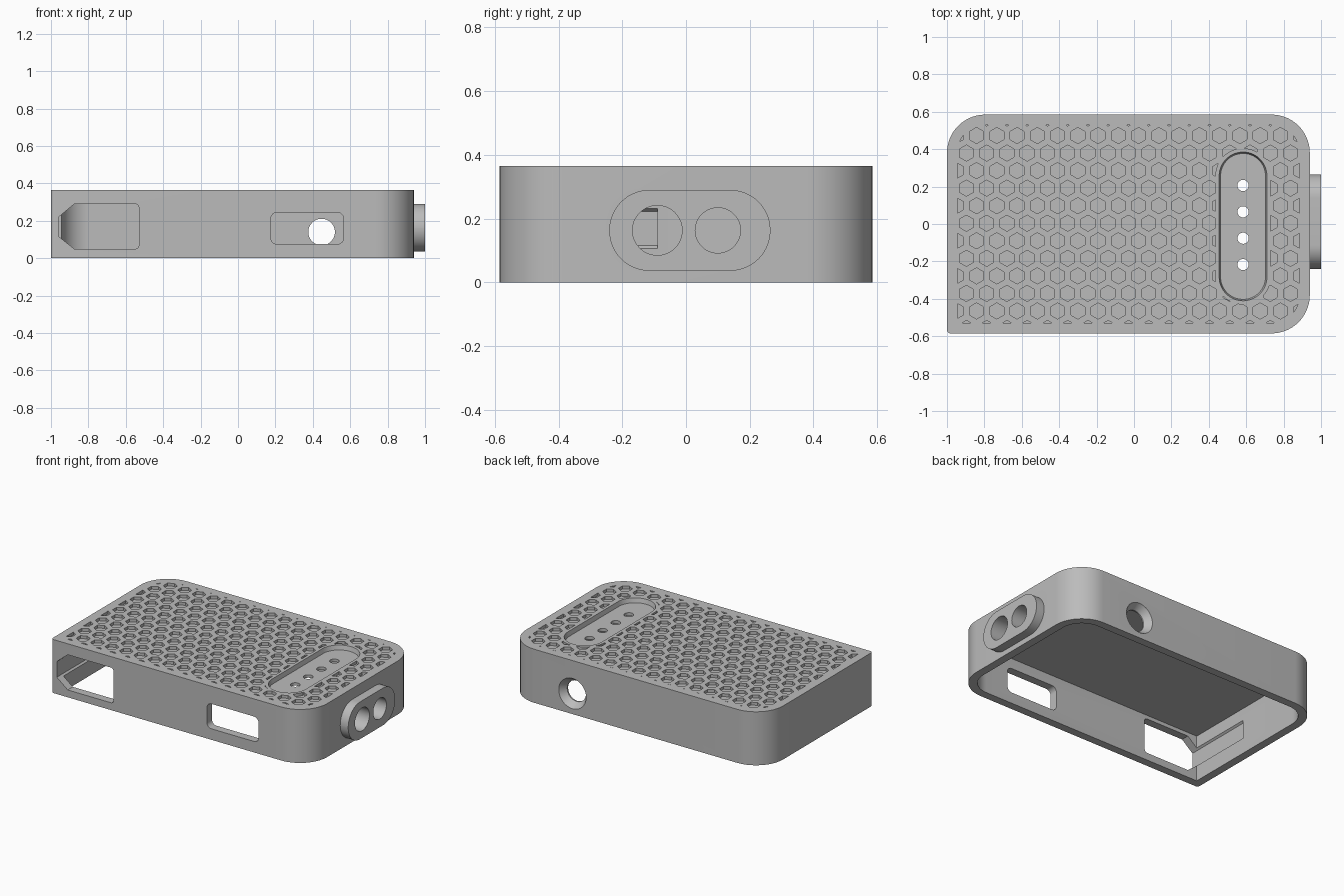
import bpy, bmesh, math
from mathutils import Vector

cube = bpy.data.objects.get("Cube")
if cube:
    bpy.data.objects.remove(cube, do_unlink=True)

grey = bpy.data.materials.new("grey_plastic")
grey.use_nodes = True
colour = (0.5, 0.5, 0.5, 1)
grey.diffuse_color = colour
grey.node_tree.nodes["Principled BSDF"].inputs["Base Color"].default_value = colour


# --- outline helpers ---
def rounded(corners, steps=14):
    """Closed outline from (u, v, radius) corners."""
    out = []
    for i, (u, v, r) in enumerate(corners):
        p = Vector((u, v))
        if r == 0:
            out.append(p)
            continue
        d1 = (Vector(corners[i - 1][:2]) - p).normalized()
        d2 = (Vector(corners[(i + 1) % len(corners)][:2]) - p).normalized()
        half = math.acos(d1.dot(d2)) / 2
        t = r / math.tan(half)
        c = p + (d1 + d2).normalized() * r / math.sin(half)
        a, b = p + d1 * t - c, p + d2 * t - c
        start = math.atan2(a.y, a.x)
        sweep = math.remainder(math.atan2(b.y, b.x) - start, math.tau)
        for k in range(steps + 1):
            ang = start + sweep * k / steps
            out.append(c + Vector((math.cos(ang), math.sin(ang))) * r)
    return out


def rect(u0, u1, v0, v1, radii):
    pts = ((u0, v0), (u1, v0), (u1, v1), (u0, v1))
    return rounded([(u, v, r) for (u, v), r in zip(pts, radii)])


def stadium(cu, cv, hu, hv):
    r = min(hu, hv) * 0.998
    return rect(cu - hu, cu + hu, cv - hv, cv + hv, [r] * 4)


def ring(cu, cv, r, n=48, turn=0.0):
    angles = [turn + math.tau * k / n for k in range(n)]
    return [Vector((cu + r * math.cos(a), cv + r * math.sin(a))) for a in angles]


def prism(name, outlines, axis, w0, w1, end_outlines=None):
    """Solid between matching outlines at w0 and w1 along an axis."""
    place = {"X": lambda p, w: (w, p.x, p.y),
             "Y": lambda p, w: (p.x, w, p.y),
             "Z": lambda p, w: (p.x, p.y, w)}[axis]
    bm = bmesh.new()
    for lo, hi in zip(outlines, end_outlines or outlines):
        a = [bm.verts.new(place(p, w0)) for p in lo]
        b = [bm.verts.new(place(p, w1)) for p in hi]
        bm.faces.new(a)
        bm.faces.new(b)
        for k in range(len(a)):
            n = (k + 1) % len(a)
            bm.faces.new((a[k], a[n], b[n], b[k]))
    bmesh.ops.recalc_face_normals(bm, faces=bm.faces)
    mesh = bpy.data.meshes.new(name)
    bm.to_mesh(mesh)
    bm.free()
    mesh.materials.append(grey)
    obj = bpy.data.objects.new(name, mesh)
    bpy.context.collection.objects.link(obj)
    return obj


def combine(target, tool, operation="DIFFERENCE"):
    bpy.context.view_layer.objects.active = target
    mod = target.modifiers.new("shape", "BOOLEAN")
    mod.operation, mod.solver, mod.object = operation, "EXACT", tool
    bpy.ops.object.modifier_apply(modifier=mod.name)
    bpy.data.objects.remove(tool, do_unlink=True)


# --- shell: one square corner, three round ones, open underneath ---
LEFT, RIGHT, HALF, TOP, WALL = -1.0, 0.94, 0.585, 0.365, 0.055
CEILING = 0.315


def body_outline(inset):
    r = 0.205 - inset
    return rect(LEFT + inset, RIGHT - inset, -HALF + inset, HALF - inset,
                [0.02 if inset == 0 else 0, r, r, r])


case = prism("case_shell", [body_outline(0)], "Z", 0, TOP)

# --- raised port boss on the end wall ---
boss = prism("port_boss", [stadium(0.012, 0.163, 0.253, 0.127)], "X", RIGHT - 0.03, 1.0)
combine(case, boss, "UNION")
combine(case, prism("cavity", [body_outline(WALL)], "Z", -0.1, CEILING))

# --- two round ports through the boss ---
for y, r in ((-0.09, 0.078), (0.1, 0.071)):
    combine(case, prism("port_hole", [ring(y, 0.163, r)], "X", 0.8, 1.1))

# --- front openings: plain window, and tapered slot running into the side wall ---
window = rect(0.175, 0.565, 0.075, 0.245, [0.035] * 4)
combine(case, prism("window_cut", [window], "Y", -0.7, -0.45))
slot = rounded([(-0.53, 0.05, 0.02), (-0.53, 0.29, 0.02), (-0.875, 0.29, 0),
                (-0.957, 0.222, 0), (-0.957, 0.115, 0), (-0.875, 0.05, 0)])
combine(case, prism("slot_cut", [slot], "Y", -0.7, -0.09))

# --- countersunk hole in the back wall ---
combine(case, prism("back_hole", [ring(0.447, 0.14, 0.071)], "Y", 0.4, 0.7))
combine(case, prism("back_countersink", [ring(0.447, 0.14, 0.071)], "Y", HALF - 0.045,
                    HALF + 0.005, [ring(0.447, 0.14, 0.107)]))

# --- shallow honeycomb in the lid, trimmed to a border and around the pocket ---
PITCH = 0.1083
cells = []
for row in range(-6, 7):
    offset = PITCH / 2 if row % 2 else 0
    for col in range(-1, 19):
        x = -0.896 + offset + col * PITCH
        y = 0.004 + row * PITCH * math.sqrt(3) / 2
        cells.append(ring(x, y, 0.043, 6, math.pi / 6))
honeycomb = prism("honeycomb", cells, "Z", TOP - 0.02, TOP + 0.05)
border = prism("border", [body_outline(WALL)], "Z", 0.3, 0.5)
combine(honeycomb, border, "INTERSECT")
POCKET = (0.583, -0.013)
keep = prism("pocket_margin", [stadium(*POCKET, 0.148, 0.418)], "Z", 0.3, 0.5)
combine(honeycomb, keep)
combine(case, honeycomb)

# --- long pocket with four through holes ---
combine(case, prism("pocket", [stadium(*POCKET, 0.12, 0.39)], "Z", TOP - 0.03, TOP + 0.005,
                    [stadium(*POCKET, 0.129, 0.399)]))
for k in range(4):
    hole = prism("light_hole", [ring(POCKET[0], -0.217 + k * 0.141, 0.03, 32)], "Z", 0.25, 0.45)
    combine(case, hole)

# --- smooth the round walls, keep edges crisp ---
bpy.ops.object.select_all(action="DESELECT")
case.select_set(True)
bpy.context.view_layer.objects.active = case
bpy.ops.object.shade_smooth_by_angle(angle=math.radians(25))
